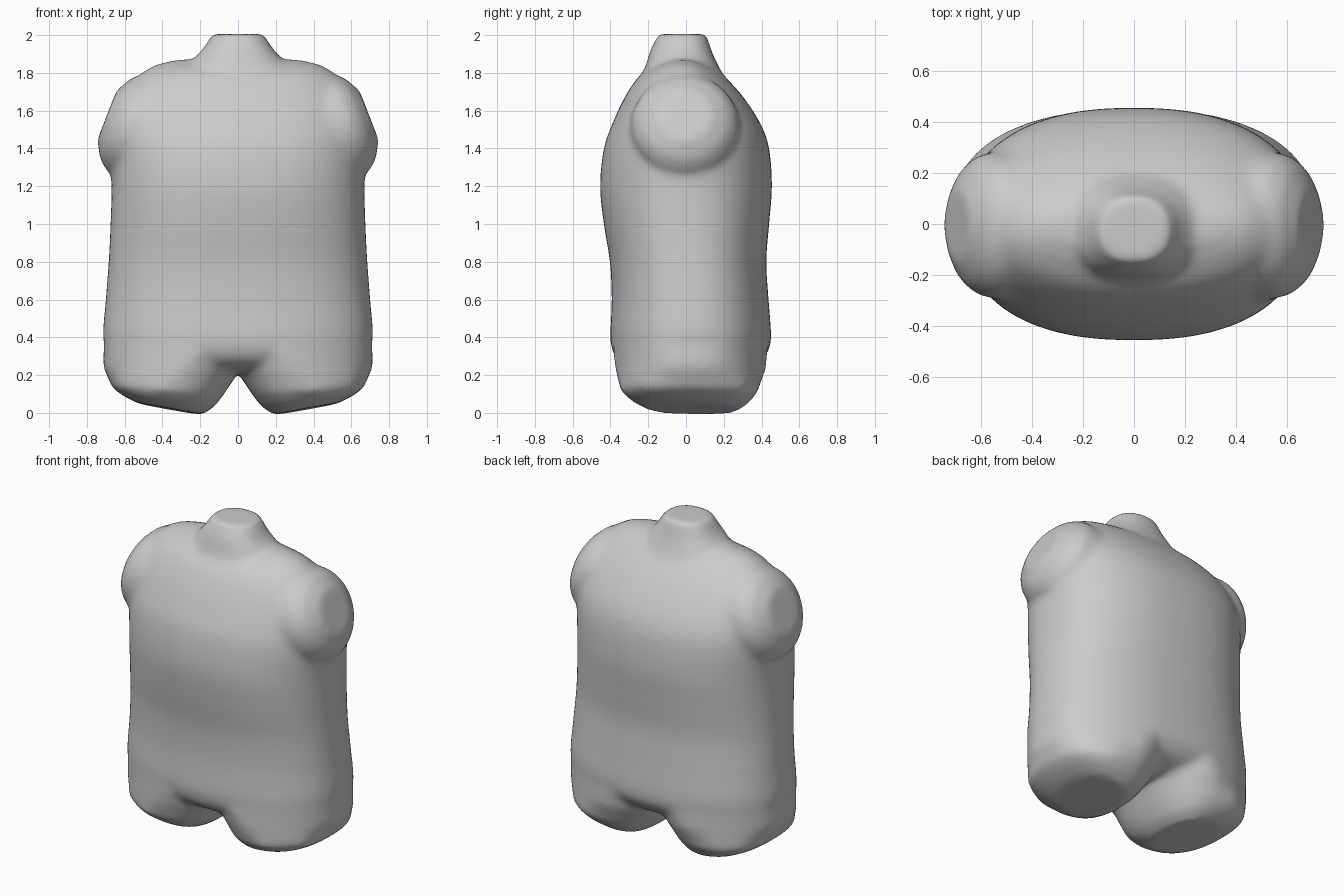
import bpy, bmesh, math
from mathutils import Vector, Matrix

if "Cube" in bpy.data.objects:
    bpy.data.objects.remove(bpy.data.objects["Cube"])

bm = bmesh.new()


def loft(rings):
    """Skin a closed tube through rings of points and cap both ends."""
    loops = [[bm.verts.new(p) for p in r] for r in rings]
    faces = [bm.faces.new(loops[0]), bm.faces.new(loops[-1])]
    n = len(loops[0])
    for a, b in zip(loops, loops[1:]):
        for i in range(n):
            j = (i + 1) % n
            faces.append(bm.faces.new((a[i], a[j], b[j], b[i])))
    bmesh.ops.recalc_face_normals(bm, faces=faces)


def ring(z, x0, x1, y0, y1, power=2.0, slope=0.0, flip=1, n=64):
    """Superellipse between x0..x1 and y0..y1, optionally sloped along x."""
    cx, cy, rx, ry = (x0 + x1) / 2, (y0 + y1) / 2, (x1 - x0) / 2, (y1 - y0) / 2
    pts = []
    for i in range(n):
        c, s = math.cos(math.tau * i / n), math.sin(math.tau * i / n)
        dx = rx * math.copysign(abs(c) ** (2 / power), c)
        dy = ry * math.copysign(abs(s) ** (2 / power), s)
        pts.append(Vector((flip * (cx + dx), cy + dy, z + slope * dx - 0.1 * slope * dy)))
    return pts


def smooth_rows(rows, steps=4):
    """Catmull-Rom interpolation of profile rows."""
    ext = [rows[0]] + rows + [rows[-1]]
    out = []
    for a, b, c, d in zip(ext, ext[1:], ext[2:], ext[3:]):
        for k in range(steps):
            t = k / steps
            out.append([q + 0.5 * t * (r - p + t * (2 * p - 5 * q + 4 * r - s + t * (3 * (q - r) + s - p)))
                        for p, q, r, s in zip(a, b, c, d)])
    return out + [rows[-1]]


def inside_trunk(p, size=0.995):
    """Pull a thigh point back under the trunk outline."""
    y = p.y - 0.024
    e = (abs(p.x) / 0.717) ** 2.35 + (abs(y) / 0.424) ** 2.35
    k = min(1.0, size / e ** (1 / 2.35)) if e > 0 else 1.0
    return Vector((p.x * k, 0.024 + y * k, p.z))


# Trunk: height, half width, front y, back y
trunk = [(0.22, 0.42, -0.24, 0.28), (0.25, 0.54, -0.32, 0.36), (0.29, 0.65, -0.37, 0.41),
         (0.38, 0.713, -0.40, 0.45), (0.60, 0.70, -0.393, 0.437),
         (0.80, 0.685, -0.403, 0.425), (1.00, 0.675, -0.435, 0.44),
         (1.20, 0.670, -0.455, 0.455), (1.40, 0.678, -0.435, 0.44),
         (1.53, 0.668, -0.39, 0.395), (1.67, 0.62, -0.325, 0.305),
         (1.78, 0.53, -0.25, 0.205), (1.84, 0.44, -0.16, 0.12),
         (1.87, 0.32, -0.08, 0.05)]
loft([ring(z, -w, w, f, b, 2.35) for z, w, f, b in smooth_rows(trunk)])

# Neck stump
neck = [(1.72, 0.32, -0.28, 0.24), (1.82, 0.27, -0.22, 0.18), (1.88, 0.23, -0.20, 0.15),
        (1.92, 0.19, -0.19, 0.135), (2.006, 0.135, -0.145, 0.105)]
loft([ring(z, -w, w, f, b, 2.4) for z, w, f, b in neck])

# Thigh stumps: height, inner x, outer x, front y, back y, slope
thigh = [(0.40, -0.02, 0.70, -0.39, 0.435, 0), (0.32, -0.02, 0.715, -0.40, 0.447, 0),
         (0.235, -0.01, 0.717, -0.38, 0.43, 0.02), (0.115, 0.075, 0.665, -0.345, 0.38, 0.06),
         (0.062, 0.125, 0.61, -0.285, 0.335, 0.12), (0.02, 0.19, 0.53, -0.20, 0.27, 0.18)]
for side in (1, -1):
    loft([[inside_trunk(p) for p in ring(z, a, b, f, k, 2.5, s, side)]
          for z, a, b, f, k, s in thigh])

# Shoulder stumps: discs stacked along a raised outward axis
for side in (1, -1):
    axis = Vector((0.93 * side, 0, 0.36)).normalized()
    turn = axis.to_track_quat('Z', 'Y').to_matrix().to_4x4()
    place = Matrix.Translation((0.69 * side, -0.005, 1.575)) @ turn
    loft([[place @ p for p in ring(d, -r, r, -r, r)]
          for d, r in ((-0.5, 0.30), (-0.22, 0.30), (-0.10, 0.275), (-0.045, 0.23), (0.004, 0.14))])

mesh = bpy.data.meshes.new("torso")
bm.to_mesh(mesh)
bm.free()
torso = bpy.data.objects.new("torso", mesh)
bpy.context.collection.objects.link(torso)

# Fuse the parts into one soft skin
fuse = torso.modifiers.new("fuse", 'REMESH')
fuse.mode = 'VOXEL'
fuse.voxel_size = 0.02
fuse.use_smooth_shade = True
soften = torso.modifiers.new("soften", 'SMOOTH')
soften.factor = 0.5
soften.iterations = 10
